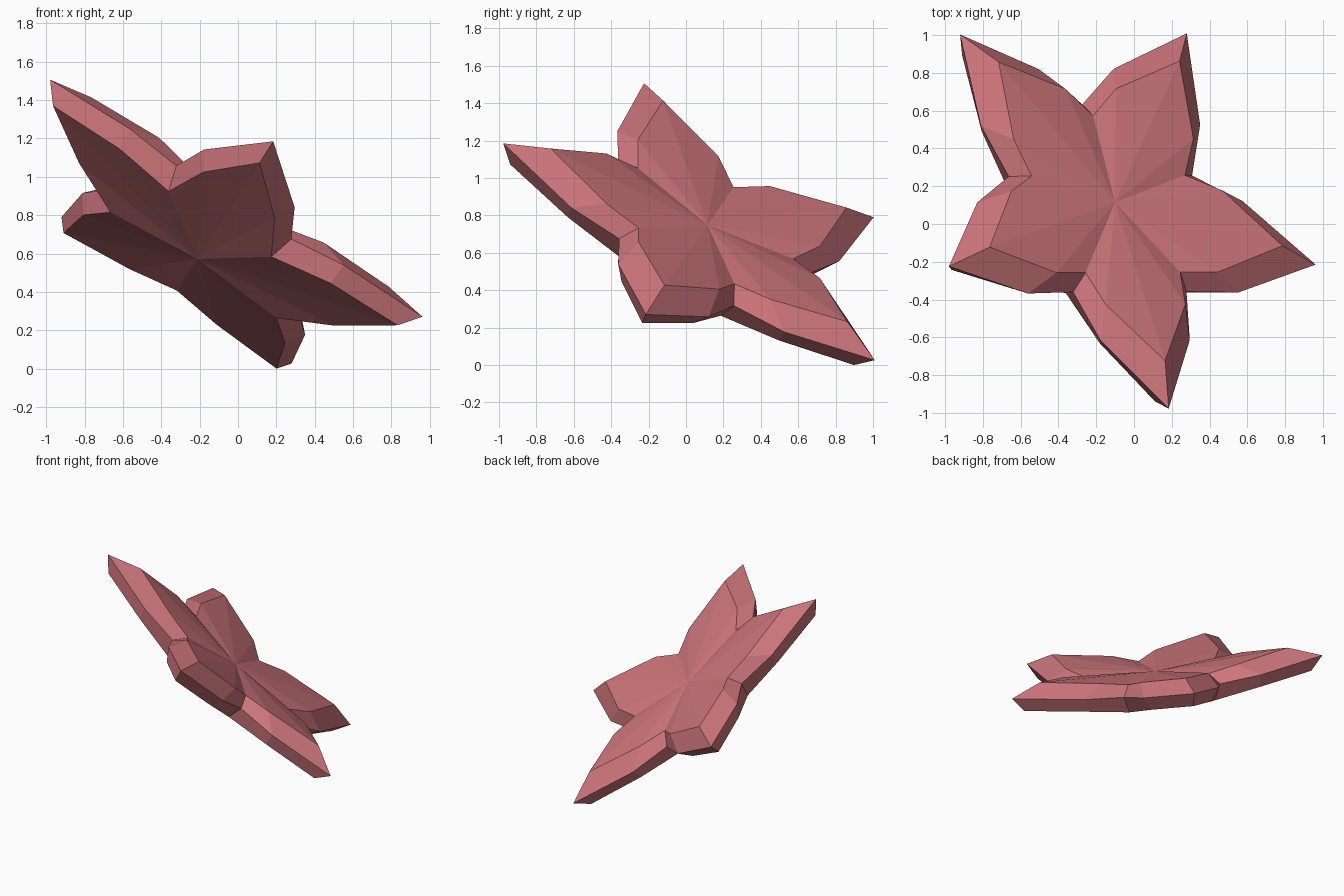
import bpy, bmesh, math
from mathutils import Vector, Matrix

if "Cube" in bpy.data.objects:
    bpy.data.objects.remove(bpy.data.objects["Cube"], do_unlink=True)

PETALS = 5
STEP = math.tau / PETALS

# Local frame of the tilted flower: z = flower axis, x = along one petal
axis = Vector((0.485, 0.423, 0.765)).normalized()
along = Vector((0.88, -0.27, -0.39))
along = (along - axis * along.dot(axis)).normalized()
side = axis.cross(along)
frame = Matrix((along, side, axis)).transposed().to_4x4()
frame.translation = (-0.1, 0.115, 0.745)

bm = bmesh.new()


def petal_ring(tip, shoulder, notch):
    """Closed outline of all petals: tip (r, h), shoulder (along, side, h), notch (r, h)."""
    a, b, h = shoulder
    reach, spread = math.hypot(a, b), math.atan2(b, a)
    points = [(tip[0], 0, tip[1]), (reach, spread, h),
              (notch[0], STEP / 2, notch[1]), (reach, STEP - spread, h)]
    return [bm.verts.new((r * math.cos(i * STEP + t), r * math.sin(i * STEP + t), z))
            for i in range(PETALS) for r, t, z in points]


def bridge(lower, upper):
    n = len(lower)
    for i in range(n):
        j = (i + 1) % n
        bm.faces.new((lower[i], lower[j], upper[j], upper[i]))


def fan(ring, height):
    centre = bm.verts.new((0, 0, height))
    for i, v in enumerate(ring):
        bm.faces.new((v, ring[(i + 1) % len(ring)], centre))


# Underside, widest rim and raised inner edge of the petals
under = petal_ring((1.12, -0.095), (0.757, 0.22, -0.143), (0.54, -0.195))
rim = petal_ring((1.21, 0.01), (0.785, 0.28, -0.045), (0.605, -0.072))
crest = petal_ring((0.966, 0.087), (0.615, 0.25, 0.04), (0.506, 0.0))
bridge(under, rim)
bridge(rim, crest)
fan(crest, 0.0)
fan(under, -0.23)
bmesh.ops.recalc_face_normals(bm, faces=bm.faces)
bm.transform(frame)

# Rest on the ground
low = min(v.co.z for v in bm.verts)
bmesh.ops.translate(bm, verts=bm.verts, vec=(0, 0, -low))

mesh = bpy.data.meshes.new("flower_petals")
bm.to_mesh(mesh)
bm.free()

# Dusty pink
pink = bpy.data.materials.new("dusty_pink")
pink.use_nodes = True
colour = (0.61, 0.18, 0.20, 1)
pink.diffuse_color = colour
pink.node_tree.nodes["Principled BSDF"].inputs["Base Color"].default_value = colour
mesh.materials.append(pink)

flower = bpy.data.objects.new("flower_petals", mesh)
bpy.context.collection.objects.link(flower)
